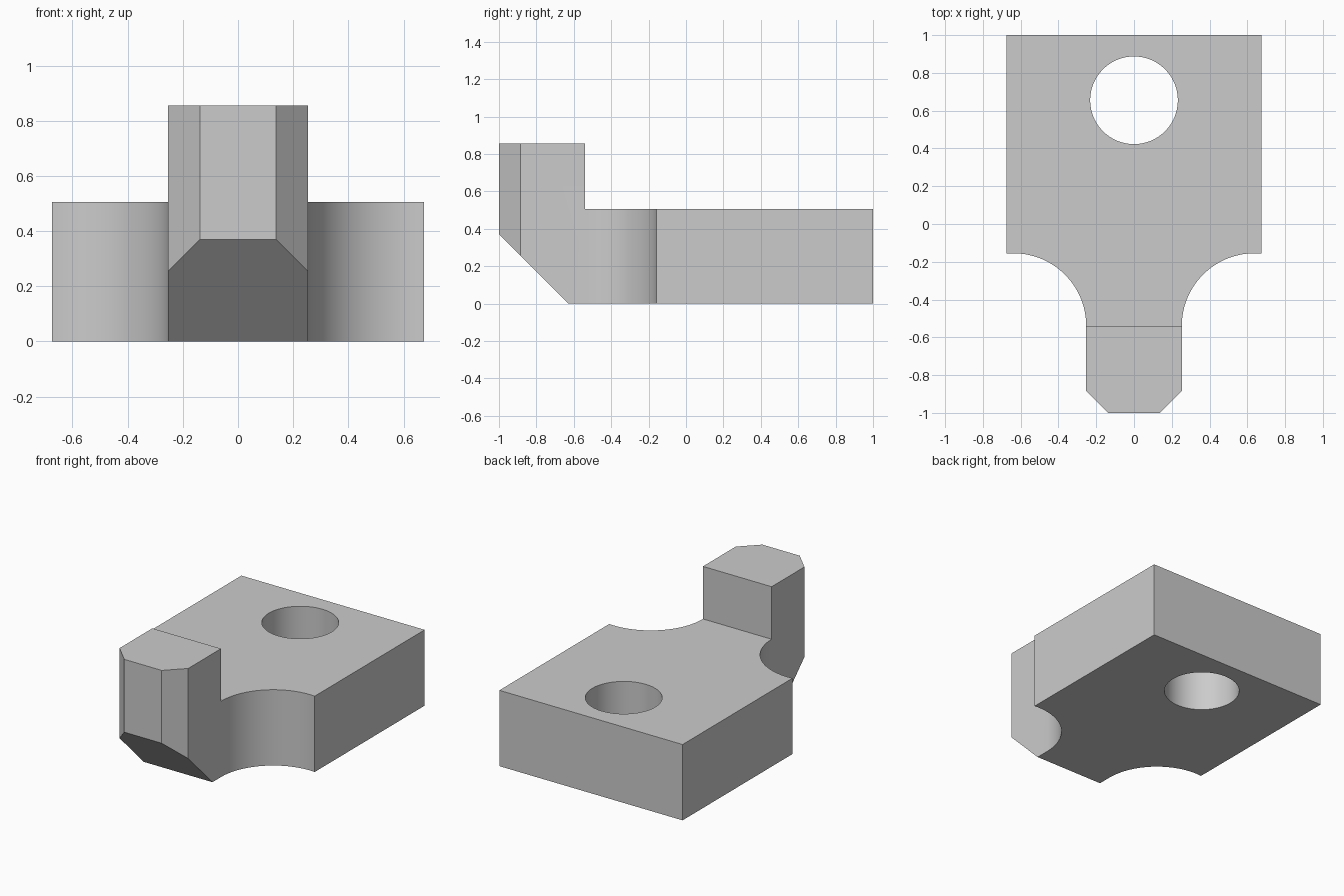
import bpy, bmesh, math
from mathutils import Matrix

if "Cube" in bpy.data.objects:
    bpy.data.objects.remove(bpy.data.objects["Cube"], do_unlink=True)

HALF_WIDTH, TAIL_HALF = 0.675, 0.253
BASE_TOP, LIP_TOP, STEP_Y = 0.505, 0.855, -0.54
ARC_RADIUS = 0.385

grey = bpy.data.materials.new("plain grey")
grey.use_nodes = True
grey.diffuse_color = (0.6, 0.6, 0.6, 1)
grey.node_tree.nodes["Principled BSDF"].inputs["Base Color"].default_value = grey.diffuse_color


def add_object(name, bm):
    bmesh.ops.recalc_face_normals(bm, faces=bm.faces)
    mesh = bpy.data.meshes.new(name)
    bm.to_mesh(mesh)
    bm.free()
    mesh.materials.append(grey)
    obj = bpy.data.objects.new(name, mesh)
    bpy.context.collection.objects.link(obj)
    return obj


def prism(name, points, offset):
    """Extrude a closed 3D outline along an offset vector."""
    bm = bmesh.new()
    face = bm.faces.new([bm.verts.new(p) for p in points])
    extruded = bmesh.ops.extrude_face_region(bm, geom=[face])["geom"]
    bmesh.ops.translate(bm, vec=offset,
                        verts=[g for g in extruded if isinstance(g, bmesh.types.BMVert)])
    return add_object(name, bm)


def cut(target, cutter):
    mod = target.modifiers.new(cutter.name, "BOOLEAN")
    mod.operation, mod.solver, mod.object = "DIFFERENCE", "EXACT", cutter
    bpy.context.view_layer.objects.active = target
    bpy.ops.object.modifier_apply(modifier=mod.name)
    bpy.data.objects.remove(cutter, do_unlink=True)


# Plan outline of one half: wide plate, concave shoulder, narrow chamfered tail
arc_x = TAIL_HALF + ARC_RADIUS
start = math.acos((HALF_WIDTH - arc_x) / ARC_RADIUS)
half = [(HALF_WIDTH, 1)]
for i in range(33):
    a = start + (math.pi - start) * i / 32
    half.append((arc_x + ARC_RADIUS * math.cos(a), STEP_Y + ARC_RADIUS * math.sin(a)))
half += [(TAIL_HALF, -0.885), (0.138, -1)]
outline = half + [(-x, y) for x, y in reversed(half)]
clamp = prism("clamp_plate", [(x, y, 0) for x, y in outline], (0, 0, LIP_TOP))

# Lower the plate behind the raised lip
cut(clamp, prism("step_cutter", [(-1, STEP_Y, BASE_TOP), (1, STEP_Y, BASE_TOP),
                                 (1, 2, BASE_TOP), (-1, 2, BASE_TOP)], (0, 0, 1)))

# Slanted underside of the nose
cut(clamp, prism("nose_cutter", [(-1, -0.43, -0.2), (-1, -1.2, 0.57), (-1, -1.2, -0.2)],
                 (2, 0, 0)))

# Round through hole
bm = bmesh.new()
bmesh.ops.create_cone(bm, cap_ends=True, segments=96, radius1=0.232, radius2=0.232, depth=2,
                      matrix=Matrix.Translation((0, 0.655, 0)))
cut(clamp, add_object("hole_cutter", bm))

# Smooth the curved walls, keep the edges sharp
bpy.ops.object.select_all(action="DESELECT")
clamp.select_set(True)
bpy.context.view_layer.objects.active = clamp
bpy.ops.object.shade_smooth_by_angle(angle=math.radians(25))
